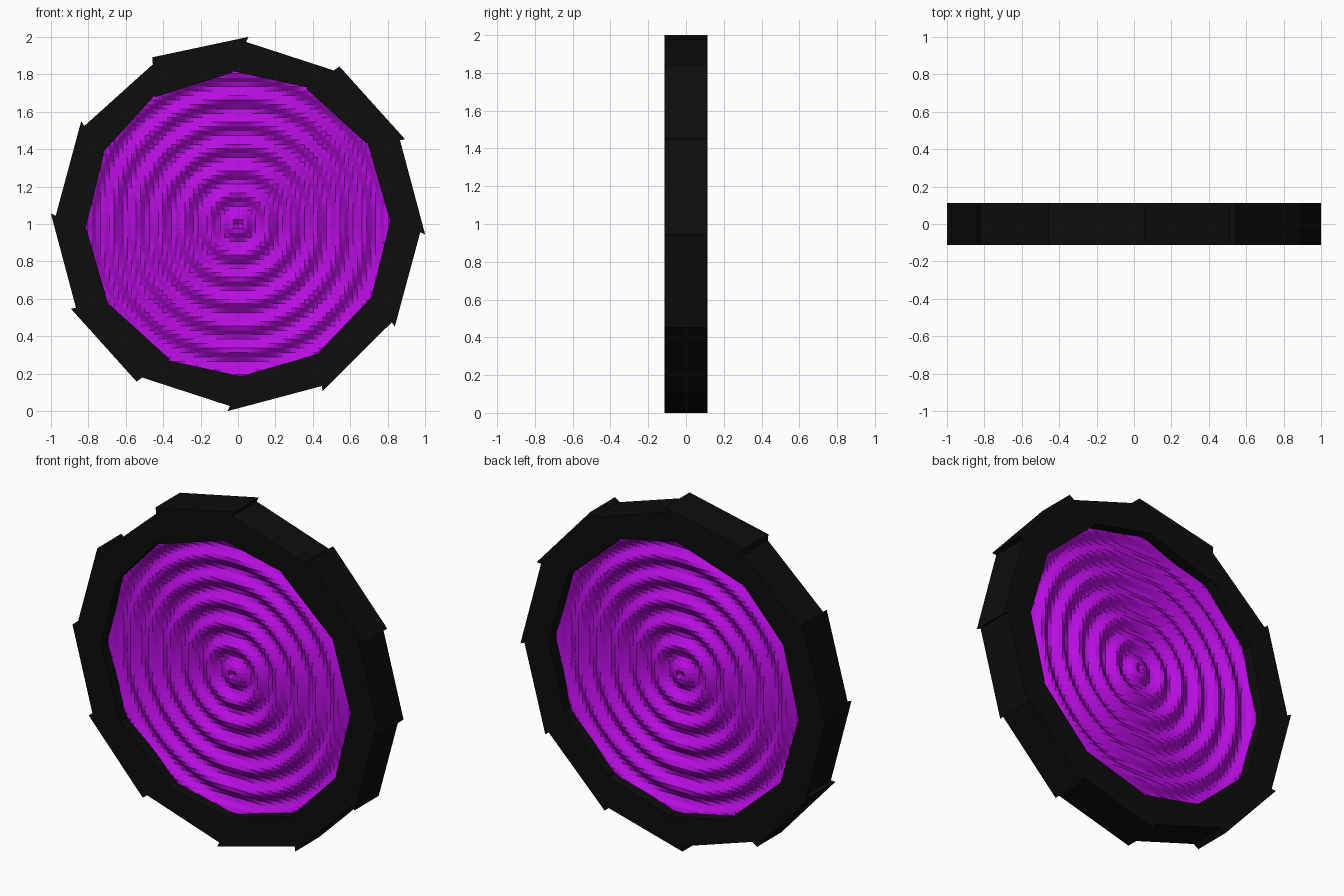
import bpy, bmesh
from math import sin, cos, pi, radians, hypot

if "Cube" in bpy.data.objects:
    bpy.data.objects.remove(bpy.data.objects["Cube"])

CZ = 1.0        # height of the ring centre
HALF = 0.113    # half depth of the ring
N = 12


def material(name, rgb):
    m = bpy.data.materials.new(name)
    m.diffuse_color = (*rgb, 1)
    m.use_nodes = True
    m.node_tree.nodes["Principled BSDF"].inputs["Base Color"].default_value = m.diffuse_color
    return m


def make_object(name, bm, mat):
    me = bpy.data.meshes.new(name)
    bm.to_mesh(me)
    bm.free()
    me.materials.append(mat)
    ob = bpy.data.objects.new(name, me)
    bpy.context.collection.objects.link(ob)
    return ob


stone = material("black_stone", (0.004, 0.004, 0.004))
energy = material("purple_energy", (0.48, 0.004, 0.75))


def polar(r, deg):
    a = radians(deg)
    return r * cos(a), CZ + r * sin(a)


# Ring of skewed blocks; at each joint one block stands proud of its neighbour,
# which runs a little way underneath it
earlier_wins = [True, False, True, True, True, True,
                True, False, True, True, True, False]
for k in range(N):
    a0, a1 = 117 - 30 * k, 87 - 30 * k
    wins_start = not earlier_wins[k - 1]
    wins_end = earlier_wins[k]
    r0 = 1.002 if wins_start else 0.982
    r1 = 1.002 if wins_end else 0.982
    outline = [polar(r0, a0 + (0.2 if wins_start else 2)),
               polar(r1, a1 - (0.2 if wins_end else 2)),
               polar(0.81 if wins_end else 0.822, a1 + 5.2),
               polar(0.81 if wins_start else 0.822, a0 + 6.2)]
    bm = bmesh.new()
    face = bm.faces.new([bm.verts.new((x, -HALF, z)) for x, z in outline])
    ext = bmesh.ops.extrude_face_region(bm, geom=[face])
    moved = [v for v in ext["geom"] if isinstance(v, bmesh.types.BMVert)]
    bmesh.ops.translate(bm, verts=moved, vec=(0, 2 * HALF, 0))
    bmesh.ops.recalc_face_normals(bm, faces=bm.faces)
    make_object(f"ring_block_{k + 1}", bm, stone)

# Rippled sheets filling the ring, front and back: grids with circular waves
PERIOD, AMP, OFFSET, PHASE = 0.128, 0.02, 0.035, 0.035
for name, side in (("front_rippled_sheet", -1), ("back_rippled_sheet", 1)):
    bm = bmesh.new()
    bmesh.ops.create_grid(bm, x_segments=76, y_segments=76, size=0.9)
    bmesh.ops.delete(bm, geom=[v for v in bm.verts if hypot(v.co.x, v.co.y) > 0.87],
                     context='VERTS')
    for v in bm.verts:
        x, z = v.co.x, v.co.y
        wave = AMP * cos(2 * pi * (hypot(x, z) - PHASE) / PERIOD)
        v.co = (x, side * (OFFSET + wave), CZ + z)
    if side > 0:
        bmesh.ops.reverse_faces(bm, faces=bm.faces)
    make_object(name, bm, energy)
